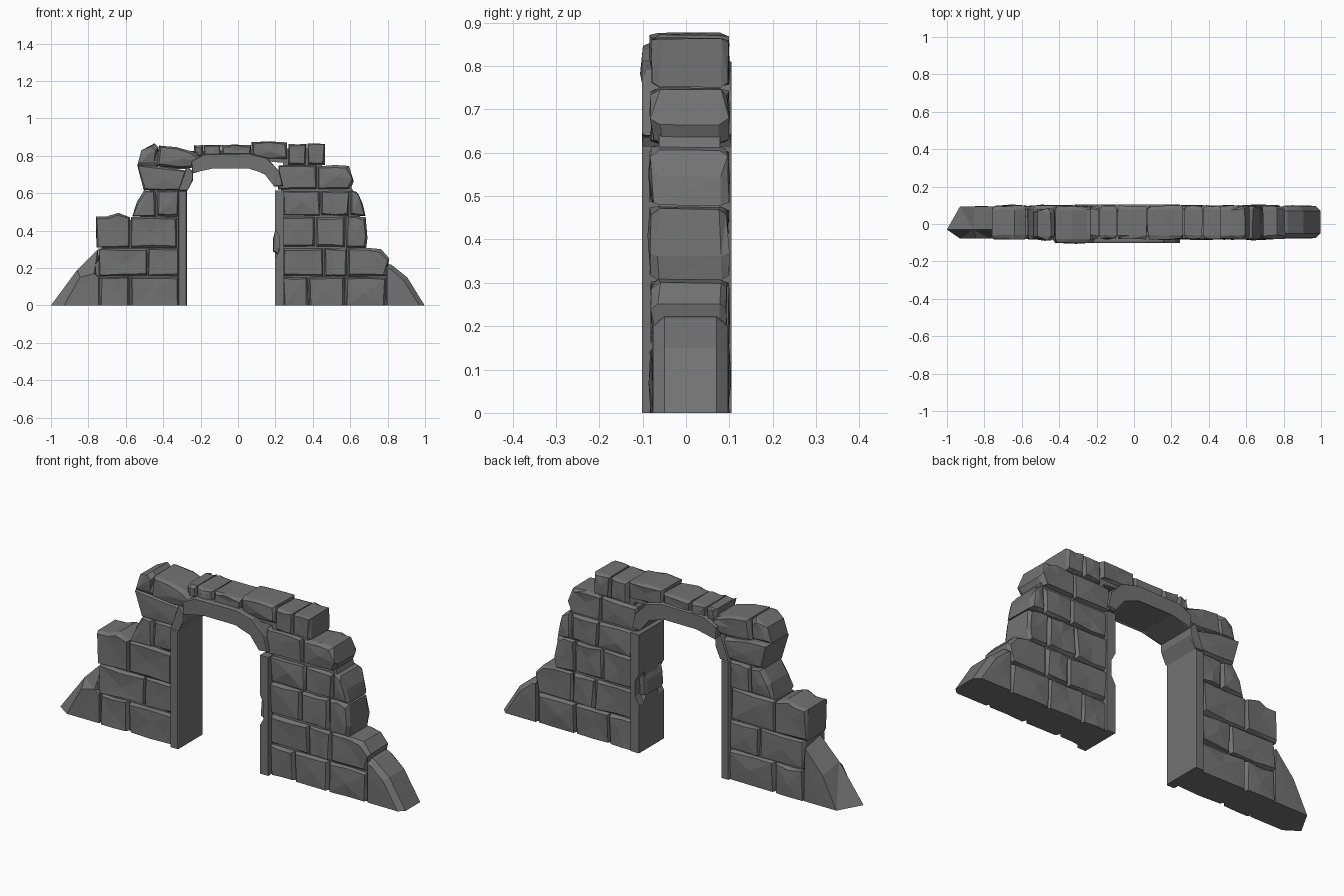
import bpy, bmesh, random
from mathutils import Vector

random.seed(7)
stone_mat = bpy.data.materials.new("grey_stone")
stone_mat.diffuse_color = (0.17, 0.17, 0.17, 1)


def shrink(poly, d):
    """Pull an outline towards its middle, leaving ground points on the ground."""
    cx = sum(p[0] for p in poly) / len(poly)
    cz = sum(p[1] for p in poly) / len(poly)
    out = []
    for x, z in poly:
        nx = x - d * (1 if x > cx else -1)
        nz = 0 if z < 0.001 else z - d * (1 if z > cz else -1)
        out.append((nx, nz))
    return out


def loft(name, rings, rough=0.0, poke=True):
    """Skin a list of (y, outline) rings into a faceted solid."""
    bm = bmesh.new()
    loops = []
    for i, (y, poly) in enumerate(rings):
        end = i in (0, len(rings) - 1)
        loop = []
        for x, z in poly:
            j = [random.uniform(-rough, rough) for _ in range(3)]
            k = 1.0 if end else 0.35
            loop.append(bm.verts.new((x + j[0] * k, y + j[1],
                                      0 if z < 0.001 else z + j[2] * k)))
        loops.append(loop)
    n = len(loops[0])
    for a, b in zip(loops, loops[1:]):
        for i in range(n):
            bm.faces.new((a[i], a[(i + 1) % n], b[(i + 1) % n], b[i]))
    caps = [bm.faces.new(loops[0]), bm.faces.new(loops[-1])]
    if poke:
        # chipped front and back: raise an off-centre point on each
        for cap, side in zip(caps, (-1, 1)):
            w = [random.uniform(0.5, 1.5) for _ in cap.verts]
            c = sum((v.co * k for v, k in zip(cap.verts, w)), Vector()) / sum(w)
            new = bmesh.ops.poke(bm, faces=[cap])["verts"][0]
            new.co = c + Vector((0, side * random.uniform(-0.004, 0.008), 0))
    bmesh.ops.recalc_face_normals(bm, faces=bm.faces)
    bmesh.ops.triangulate(bm, faces=[f for f in bm.faces if len(f.verts) > 3])
    me = bpy.data.meshes.new(name)
    bm.to_mesh(me)
    bm.free()
    me.materials.append(stone_mat)
    ob = bpy.data.objects.new(name, me)
    bpy.context.collection.objects.link(ob)
    return ob


def stone(name, poly, front=-0.079, back=0.096, bevel=0.008):
    face = shrink(poly, bevel)
    return loft(name, [(front, face), (front + 0.018, poly),
                       (back - 0.018, poly), (back, face)], 0.005)


def course(name, z0, z1, spans):
    """One row of squared blocks; each span is (left, right)."""
    for i, (a, b) in enumerate(spans):
        m = (a + b) / 2 + random.uniform(-0.02, 0.02)
        stone(f"{name}_{i + 1}", [(a, z0), (m, z0), (b, z0), (b, z1),
                                  (m, z1 + random.uniform(-0.004, 0.004)), (a, z1)])


# Squared courses of the left pier
course("left_course_1", 0, 0.153, [(-0.74, -0.578), (-0.572, -0.315)])
course("left_course_2", 0.158, 0.304, [(-0.745, -0.488), (-0.482, -0.315)])
course("left_course_3", 0.31, 0.472, [(-0.573, -0.325)])
course("left_course_4", 0.477, 0.612, [(-0.432, -0.315)])

# Squared courses of the right pier
course("right_course_1", 0, 0.15, [(0.24, 0.375), (0.38, 0.57), (0.575, 0.787)])
course("right_course_2", 0.156, 0.306, [(0.24, 0.455), (0.462, 0.583)])
course("right_course_3", 0.316, 0.474, [(0.24, 0.412), (0.418, 0.572)])
course("right_course_4", 0.481, 0.611, [(0.24, 0.437), (0.443, 0.595)])
course("right_course_5", 0.62, 0.747, [(0.215, 0.42)])
course("right_course_6", 0.752, 0.863, [(0.27, 0.365), (0.373, 0.465)])

# Row along the top of the arch
course("top_stone_left", 0.795, 0.857, [(-0.235, -0.187), (-0.183, -0.093), (-0.088, 0.068)])
course("top_stone_tall", 0.785, 0.872, [(0.073, 0.262)])

# Broken stones on the left edge
broken_left = [
    [(-0.757, 0.31), (-0.58, 0.31), (-0.578, 0.47), (-0.64, 0.495), (-0.70, 0.475), (-0.758, 0.475)],
    [(-0.565, 0.475), (-0.438, 0.477), (-0.44, 0.61), (-0.50, 0.615), (-0.54, 0.55)],
    [(-0.505, 0.617), (-0.41, 0.615), (-0.285, 0.617), (-0.27, 0.72), (-0.42, 0.742), (-0.54, 0.752)],
]
for i, p in enumerate(broken_left):
    stone(f"left_broken_stone_{i + 1}", p)
stone("left_corner_stone", [(-0.538, 0.75), (-0.43, 0.745), (-0.425, 0.845),
                            (-0.445, 0.866), (-0.515, 0.83)], -0.085, 0.08, 0.018)
stone("left_shoulder_stone", [(-0.435, 0.745), (-0.32, 0.735), (-0.25, 0.735), (-0.20, 0.795),
                              (-0.235, 0.822), (-0.33, 0.845), (-0.42, 0.855)], -0.097, 0.094, 0.012)

# Broken stones on the right edge
broken_right = [
    [(0.59, 0.156), (0.79, 0.156), (0.808, 0.25), (0.765, 0.3), (0.685, 0.307), (0.59, 0.306)],
    [(0.578, 0.312), (0.685, 0.305), (0.692, 0.36), (0.682, 0.47), (0.62, 0.478), (0.578, 0.474)],
    [(0.6, 0.481), (0.68, 0.478), (0.668, 0.545), (0.635, 0.605), (0.6, 0.618)],
    [(0.426, 0.62), (0.6, 0.62), (0.618, 0.665), (0.592, 0.745), (0.52, 0.75), (0.426, 0.745)],
]
for i, p in enumerate(broken_right):
    stone(f"right_broken_stone_{i + 1}", p, bevel=0.01)

# Sloping end stones at ground level
left_face = [(-0.93, 0), (-0.845, 0.15), (-0.77, 0.17), (-0.745, 0.15), (-0.745, 0)]
left_mid = [(-1, 0), (-0.86, 0.19), (-0.75, 0.30), (-0.738, 0.155), (-0.738, 0)]
left_back = [(-0.93, 0), (-0.85, 0.16), (-0.75, 0.275), (-0.745, 0.15), (-0.745, 0)]
loft("left_end_stone", [(-0.078, left_face), (-0.03, left_mid), (0.094, left_back)])
right_mid = [(0.792, 0), (0.792, 0.225), (0.82, 0.218), (0.905, 0.15), (0.998, 0)]
right_face = [(0.797, 0), (0.797, 0.2), (0.815, 0.195), (0.885, 0.135), (0.97, 0)]
loft("right_end_stone", [(-0.076, right_face), (-0.05, right_mid),
                         (0.07, right_mid), (0.097, right_face)])


# Dressed frame around the opening, standing proud of the wall
def frame(name, poly, front=-0.102, back=0.105):
    face = shrink(poly, 0.004)
    loft(name, [(front, face), (front + 0.008, poly),
                (back - 0.008, poly), (back, face)], poke=False)


frame("left_jamb", [(-0.32, 0), (-0.273, 0), (-0.273, 0.612), (-0.32, 0.612)])
frame("left_springer", [(-0.32, 0.612), (-0.273, 0.612), (-0.24, 0.67),
                        (-0.24, 0.715), (-0.275, 0.745)])
frame("arch", [(-0.245, 0.705), (-0.135, 0.737), (0.06, 0.737), (0.145, 0.70),
               (0.195, 0.635), (0.24, 0.64), (0.222, 0.715), (0.155, 0.79),
               (0.065, 0.813), (-0.18, 0.81), (-0.25, 0.775)])

# Right jamb, with a chip broken out of the inner front edge
jamb = [(0.197, 0), (0.197, 0.25), (0.197, 0.29), (0.197, 0.37),
        (0.197, 0.41), (0.197, 0.615), (0.245, 0.615), (0.245, 0)]
chip = [(x + (0.022 if i in (2, 3) else 0), z) for i, (x, z) in enumerate(jamb)]
loft("right_jamb", [(-0.102, chip), (-0.06, chip), (-0.035, jamb),
                    (0.04, jamb), (0.065, chip), (0.105, chip)], poke=False)
stone("jamb_chip_stone", [(0.186, 0.29), (0.22, 0.275), (0.228, 0.38), (0.207, 0.41), (0.187, 0.36)],
      -0.08, 0.07, 0.004)

# Recessed mortar filling the joints
cores = {
    "left_mortar": [(-0.9, 0), (-0.29, 0), (-0.29, 0.72), (-0.5, 0.73), (-0.47, 0.6),
                    (-0.53, 0.46), (-0.73, 0.45), (-0.73, 0.27)],
    "right_mortar": [(0.22, 0), (0.95, 0), (0.88, 0.13), (0.74, 0.28), (0.66, 0.32), (0.65, 0.5),
                     (0.58, 0.72), (0.45, 0.73), (0.44, 0.84), (0.25, 0.84), (0.23, 0.64)],
    "top_mortar": [(-0.42, 0.73), (-0.26, 0.73), (-0.2, 0.79), (0.06, 0.79),
                   (0.16, 0.77), (0.27, 0.76), (0.27, 0.84), (-0.42, 0.82)],
}
for name, poly in cores.items():
    loft(name, [(-0.062, poly), (0.078, poly)], poke=False)
